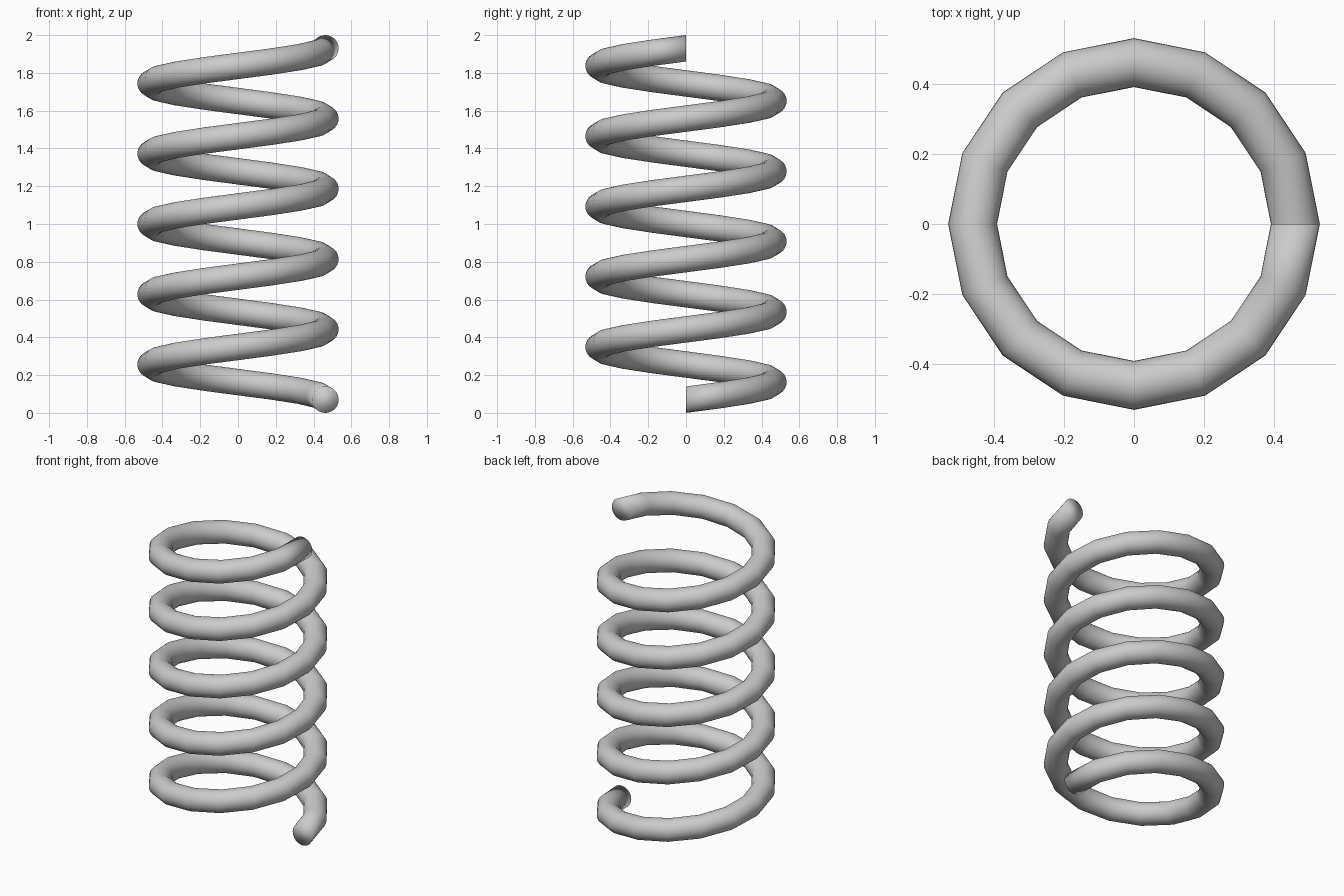
import bpy, bmesh, math
from mathutils import Vector

if "Cube" in bpy.data.objects:
    bpy.data.objects.remove(bpy.data.objects["Cube"])

COIL_R, WIRE_R = 0.4625, 0.07
TURNS, STEPS, SIDES = 5, 16, 32
RISE = (2.0 - 2 * WIRE_R) / (TURNS * STEPS)

bm = bmesh.new()

# Round wire section, standing upright in the xz plane
ring = []
for i in range(SIDES):
    a = 2 * math.pi * i / SIDES
    ring.append(bm.verts.new((COIL_R + WIRE_R * math.cos(a), 0,
                              WIRE_R + WIRE_R * math.sin(a))))
edges = [bm.edges.new((ring[i], ring[(i + 1) % SIDES])) for i in range(SIDES)]

# Sweep the section up the helix
bmesh.ops.spin(bm, geom=ring + edges, cent=(0, 0, 0), axis=(0, 0, 1),
               dvec=Vector((0, 0, RISE)), angle=2 * math.pi * TURNS,
               steps=TURNS * STEPS, use_merge=False)

# Close both wire ends
bmesh.ops.holes_fill(bm, edges=[e for e in bm.edges if e.is_boundary], sides=0)
bmesh.ops.recalc_face_normals(bm, faces=bm.faces)
for f in bm.faces:
    f.smooth = True

mesh = bpy.data.meshes.new("coil_spring")
bm.to_mesh(mesh)
bm.free()
bpy.context.collection.objects.link(bpy.data.objects.new("coil_spring", mesh))
